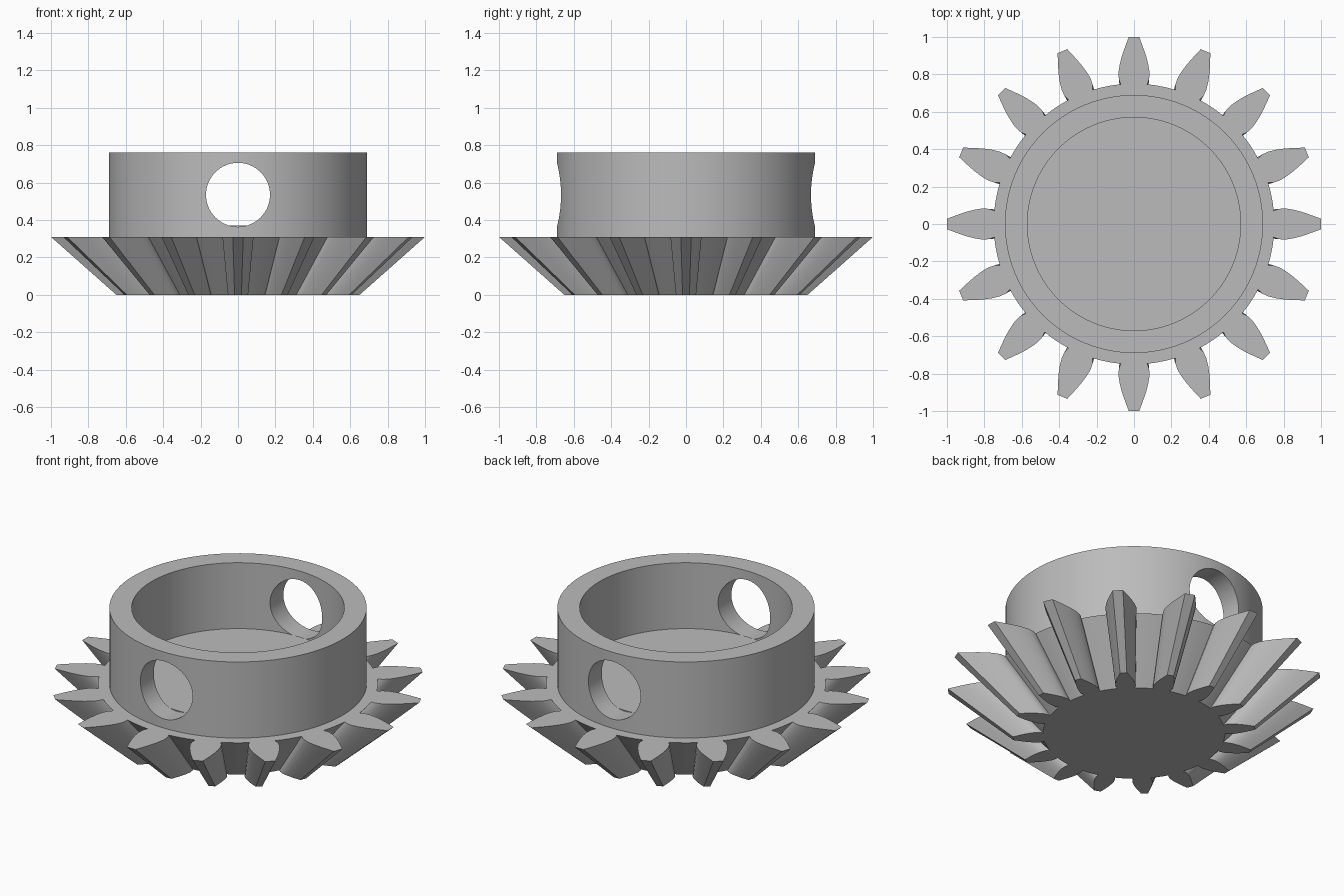
import bpy
import bmesh
from math import cos, sin, pi, radians, hypot, atan2

cube = bpy.data.objects.get("Cube")
if cube:
    bpy.data.objects.remove(cube, do_unlink=True)

TEETH = 16
GEAR_TOP = 0.31
TAPER = 0.65          # small end of the gear relative to the large end
HOLE_Z = 0.535

steel = bpy.data.materials.new("plain grey")
steel.use_nodes = True
GREY = (0.5, 0.5, 0.5, 1)
steel.diffuse_color = GREY
steel.node_tree.nodes["Principled BSDF"].inputs["Base Color"].default_value = GREY


def finish(obj):
    """Smooth the curved walls and keep real corners sharp."""
    bpy.ops.object.select_all(action="DESELECT")
    obj.select_set(True)
    bpy.context.view_layer.objects.active = obj
    bpy.ops.object.shade_smooth_by_angle(angle=radians(25))


def add_object(name, bm):
    bmesh.ops.recalc_face_normals(bm, faces=bm.faces)
    mesh = bpy.data.meshes.new(name)
    bm.to_mesh(mesh)
    bm.free()
    mesh.materials.append(steel)
    obj = bpy.data.objects.new(name, mesh)
    bpy.context.collection.objects.link(obj)
    return obj


def bridge(bm, a, b):
    for i in range(len(a)):
        j = (i + 1) % len(a)
        bm.faces.new((a[i], a[j], b[j], b[i]))


def circle(bm, radius, z, count=96):
    return [bm.verts.new((radius * cos(2 * pi * i / count),
                          radius * sin(2 * pi * i / count), z))
            for i in range(count)]


# Tooth flank from root to tip: distance from axis, half width
flank = [(0.747, 0.07), (0.775, 0.081), (0.81, 0.083), (0.85, 0.077),
         (0.89, 0.067), (0.93, 0.054), (0.965, 0.041), (1.0, 0.028)]
tooth = [(r, -w) for r, w in flank] + [(r, w) for r, w in reversed(flank)]
root_radius = hypot(*flank[0])
root_angle = atan2(flank[0][1], flank[0][0])

# Full gear outline, with short arcs along the root between teeth
outline = []
pitch = 2 * pi / TEETH
for t in range(TEETH):
    a = t * pitch
    outline += [(x * cos(a) - y * sin(a), x * sin(a) + y * cos(a)) for x, y in tooth]
    for k in (1, 2, 3):
        b = a + root_angle + (pitch - 2 * root_angle) * k / 4
        outline.append((root_radius * cos(b), root_radius * sin(b)))

# Tapered gear body
bm = bmesh.new()
bottom = [bm.verts.new((x * TAPER, y * TAPER, 0)) for x, y in outline]
top = [bm.verts.new((x, y, GEAR_TOP)) for x, y in outline]
bridge(bm, bottom, top)
bm.faces.new(bottom)
bm.faces.new(top)
finish(add_object("bevel_gear", bm))

# Collar wall
bm = bmesh.new()
rings = [circle(bm, r, z) for r, z in
         ((0.69, 0.3), (0.69, 0.76), (0.57, 0.76), (0.57, 0.3))]
for i in range(4):
    bridge(bm, rings[i], rings[(i + 1) % 4])
collar = add_object("collar", bm)

# Cross hole through both sides of the collar
bpy.ops.mesh.primitive_cylinder_add(vertices=64, radius=0.171, depth=2,
                                    location=(0, 0, HOLE_Z), rotation=(pi / 2, 0, 0))
drill = bpy.context.object
drill.name = "hole_cutter"
drill.hide_render = True
drill.data.materials.append(steel)
cut = collar.modifiers.new("cross_hole", "BOOLEAN")
cut.operation = "DIFFERENCE"
cut.solver = "EXACT"
cut.object = drill
bpy.context.view_layer.objects.active = collar
bpy.ops.object.modifier_apply(modifier=cut.name)
bpy.data.objects.remove(drill, do_unlink=True)
finish(collar)

# Raised floor inside the collar
bm = bmesh.new()
low, high = circle(bm, 0.571, 0.3), circle(bm, 0.571, 0.37)
bridge(bm, low, high)
bm.faces.new(low)
bm.faces.new(high)
finish(add_object("collar_floor", bm))
